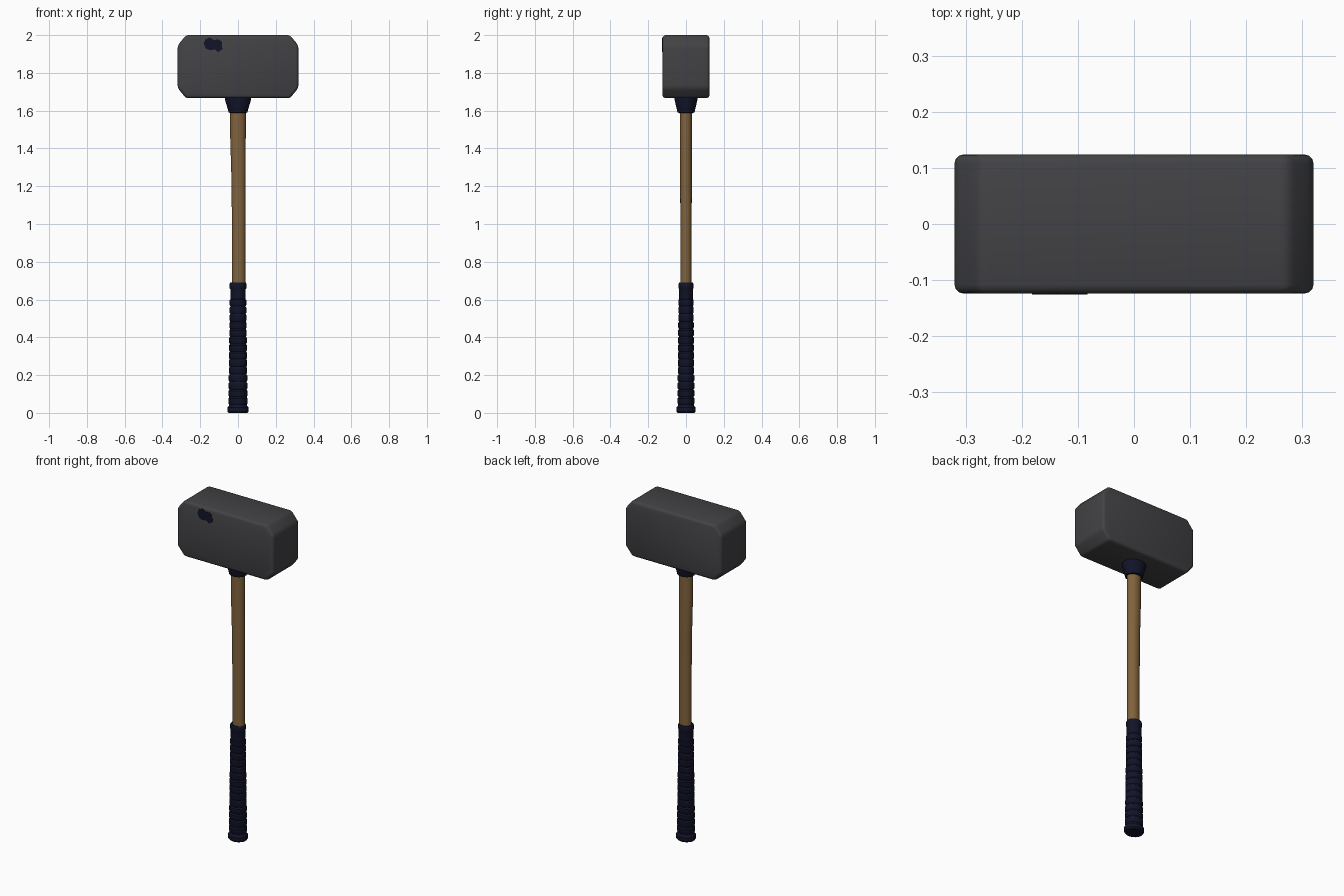
import bpy, bmesh, math

if "Cube" in bpy.data.objects:
    bpy.data.objects.remove(bpy.data.objects["Cube"])


def material(name, rgb):
    m = bpy.data.materials.new(name)
    m.diffuse_color = (*rgb, 1)
    m.use_nodes = True
    m.node_tree.nodes["Principled BSDF"].inputs["Base Color"].default_value = m.diffuse_color
    return m


STEEL = material("dark steel", (0.055, 0.054, 0.059))
WOOD = material("brown wood", (0.22, 0.125, 0.045))
NAVY = material("navy rubber", (0.006, 0.007, 0.022))


def finish(name, bm, mat, bevel=0):
    bmesh.ops.recalc_face_normals(bm, faces=bm.faces)
    me = bpy.data.meshes.new(name)
    bm.to_mesh(me)
    bm.free()
    me.materials.append(mat)
    ob = bpy.data.objects.new(name, me)
    bpy.context.collection.objects.link(ob)
    bpy.context.view_layer.objects.active = ob
    ob.select_set(True)
    if bevel:
        b = ob.modifiers.new("bevel", 'BEVEL')
        b.width, b.segments, b.limit_method = bevel, 3, 'ANGLE'
        b.angle_limit = math.radians(25)
        bpy.ops.object.modifier_apply(modifier="bevel")
    bpy.ops.object.shade_smooth_by_angle(angle=math.radians(35))
    ob.select_set(False)
    return ob


def loft(name, rings, mat, n=32):
    """Stack of ellipses given as (z, x centre, x radius, y radius)."""
    bm = bmesh.new()
    prev = None
    for z, cx, rx, ry in rings:
        cur = [bm.verts.new((cx + rx * math.cos(2 * math.pi * i / n),
                             ry * math.sin(2 * math.pi * i / n), z)) for i in range(n)]
        if prev:
            for i in range(n):
                j = (i + 1) % n
                bm.faces.new((prev[i], prev[j], cur[j], cur[i]))
        else:
            bm.faces.new(cur[::-1])
        prev = cur
    bm.faces.new(prev)
    return finish(name, bm, mat)


def prism(name, outline, y0, y1, mat, bevel=0):
    """Outline in x, z pushed from y0 to y1."""
    bm = bmesh.new()
    f = bm.faces.new([bm.verts.new((x, y0, z)) for x, z in outline])
    r = bmesh.ops.extrude_face_region(bm, geom=[f])
    for v in r["geom"]:
        if isinstance(v, bmesh.types.BMVert):
            v.co.y = y1
    return finish(name, bm, mat, bevel)


# Head with chamfered ends
prism("hammer_head", [(-0.275, 1.666), (0.275, 1.666), (0.32, 1.72), (0.32, 1.945),
                      (0.275, 2.0), (-0.275, 2.0), (-0.32, 1.945), (-0.32, 1.72)],
      -0.124, 0.124, STEEL, 0.016)

# Dark irregular patch on the front of the head
prism("front_patch", [(-0.182, 1.955), (-0.172, 1.978), (-0.15, 1.987), (-0.13, 1.975),
                      (-0.10, 1.976), (-0.085, 1.963), (-0.083, 1.925), (-0.105, 1.91),
                      (-0.122, 1.924), (-0.15, 1.92), (-0.172, 1.93)],
      -0.126, -0.122, NAVY)

# Wooden handle, oval and slightly wider near the head
loft("wood_handle", [(0.62, 0.004, 0.036, 0.030), (1.0, 0.004, 0.036, 0.030),
                     (1.25, 0.003, 0.038, 0.031), (1.45, 0, 0.041, 0.032),
                     (1.70, 0, 0.043, 0.034)], WOOD)

# Collar under the head
loft("head_collar", [(1.588, 0, 0.038, 0.034), (1.59, 0, 0.050, 0.045), (1.605, 0, 0.053, 0.048),
                     (1.655, 0, 0.068, 0.060), (1.675, 0, 0.068, 0.060)], NAVY)

# Ribbed rubber grip with a flared foot
rings = [(0, 0, 0.050, 0.045), (0.008, 0, 0.056, 0.051), (0.028, 0, 0.056, 0.051),
         (0.038, 0, 0.048, 0.043)]
count, start, step = 14, 0.045, 0.04
for k in range(count):
    z = start + k * step
    t = k / (count - 1)
    rx, ry = 0.051 - 0.007 * t, 0.045 - 0.005 * t
    rings += [(z, 0, rx - 0.004, ry - 0.004), (z + 0.006, 0, rx, ry),
              (z + 0.032, 0, rx, ry), (z + 0.037, 0, rx - 0.004, ry - 0.004)]
rings += [(0.61, 0, 0.041, 0.037), (0.655, 0, 0.041, 0.037), (0.66, 0, 0.044, 0.039),
          (0.685, 0, 0.044, 0.039), (0.69, 0, 0.041, 0.036)]
loft("rubber_grip", rings, NAVY)
